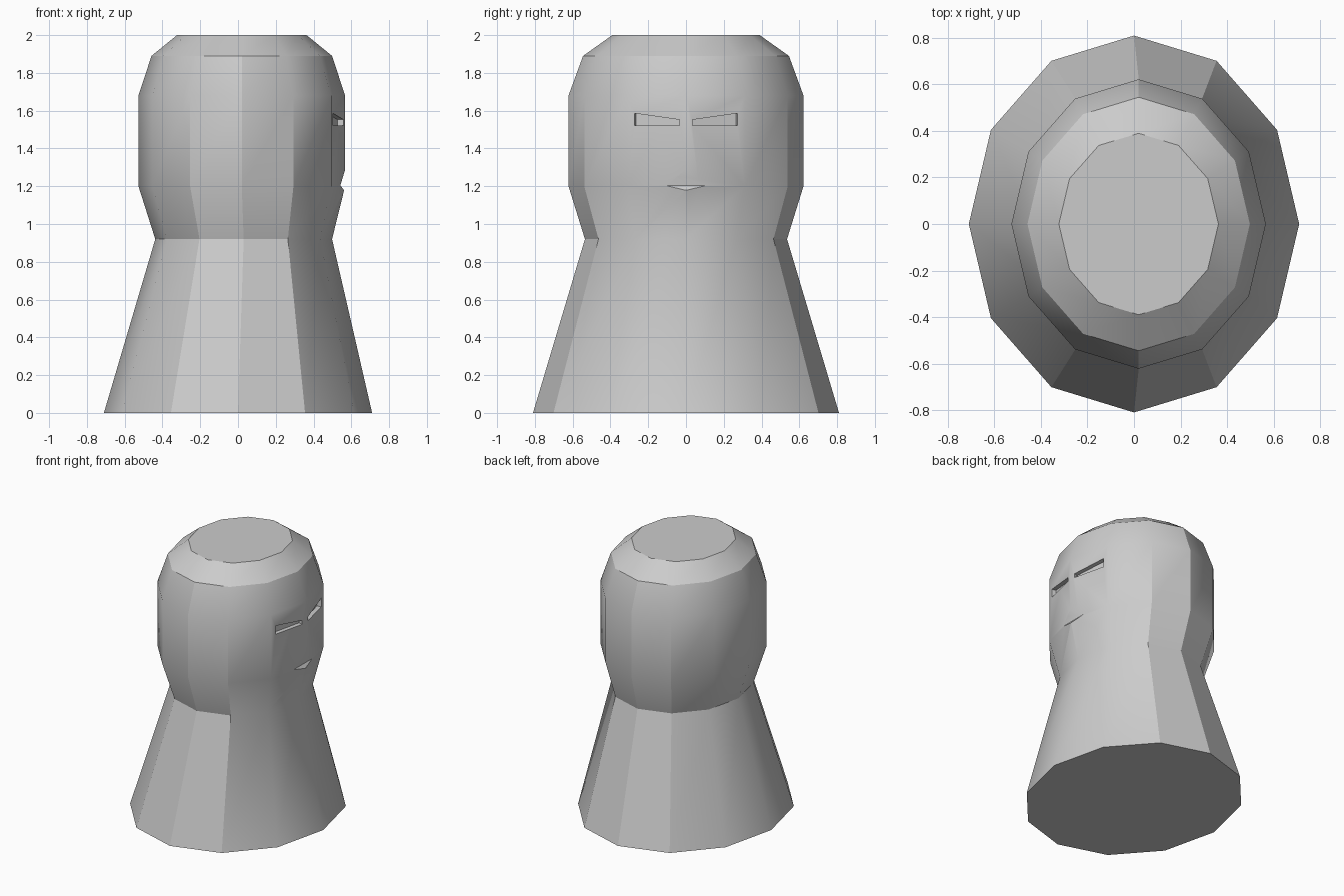
import bpy, bmesh, math
from mathutils import Vector

if "Cube" in bpy.data.objects:
    bpy.data.objects.remove(bpy.data.objects["Cube"])


def make_object(name, bm):
    bmesh.ops.recalc_face_normals(bm, faces=bm.faces)
    mesh = bpy.data.meshes.new(name)
    bm.to_mesh(mesh)
    bm.free()
    obj = bpy.data.objects.new(name, mesh)
    bpy.context.collection.objects.link(obj)
    return obj


def hull_cutter(name, points):
    bm = bmesh.new()
    for p in points:
        bm.verts.new(p)
    bmesh.ops.convex_hull(bm, input=bm.verts[:])
    obj = make_object(name, bm)
    obj.hide_render = True
    return obj


# Body: twelve-sided oval rings as (z, centre x, radius x, radius y)
RINGS = [
    (0.00, 0.00, 0.71, 0.81),
    (0.92, 0.03, 0.468, 0.535),
    (1.20, 0.02, 0.547, 0.622),
    (1.68, 0.02, 0.547, 0.622),
    (1.89, 0.02, 0.478, 0.545),
    (2.00, 0.02, 0.343, 0.39),
]
SIDES = 12
bm = bmesh.new()
loops = []
for z, cx, rx, ry in RINGS:
    angles = [2 * math.pi * i / SIDES for i in range(SIDES)]
    loops.append([bm.verts.new((cx + rx * math.cos(a), ry * math.sin(a), z)) for a in angles])
for low, high in zip(loops, loops[1:]):
    for i in range(SIDES):
        j = (i + 1) % SIDES
        bm.faces.new((low[i], low[j], high[j], high[i]))
bm.faces.new(loops[0][::-1])
bm.faces.new(loops[-1])
body = make_object("body", bm)

# Eye slots: tapered outlines sunk along the normal of each face panel
cutters = []
EYE = [(0.273, 1.522), (0.273, 1.586), (0.034, 1.552), (0.034, 1.522)]
DEPTH = 0.032
slope = (0.547 * (1 - math.cos(math.pi / 6))) / (0.622 * 0.5)
for side, label in ((-1, "left"), (1, "right")):
    normal = Vector((1, side * slope, 0)).normalized()
    pts = []
    for y, z in EYE:
        p = Vector((0.567 - slope * y, side * y, z))
        pts += [p + normal * DEPTH, p - normal * DEPTH]
    cutters.append(hull_cutter(label + "_eye_cutter", pts))

# Mouth notch: wedge cut across the front ridge
WEDGE = [(0.567, 1.287), (0.542, 1.205), (0.561, 1.179), (0.65, 1.179), (0.65, 1.287)]
cutters.append(hull_cutter("mouth_cutter", [(x, y, z) for x, z in WEDGE for y in (-0.3, 0.3)]))

# Carve the cutters into the body
bpy.context.view_layer.objects.active = body
body.select_set(True)
for cutter in cutters:
    mod = body.modifiers.new("carve", 'BOOLEAN')
    mod.operation = 'DIFFERENCE'
    mod.solver = 'EXACT'
    mod.object = cutter
    bpy.ops.object.modifier_apply(modifier=mod.name)
for cutter in cutters:
    bpy.data.objects.remove(cutter)

bpy.ops.object.shade_smooth_by_angle(angle=math.radians(30))
